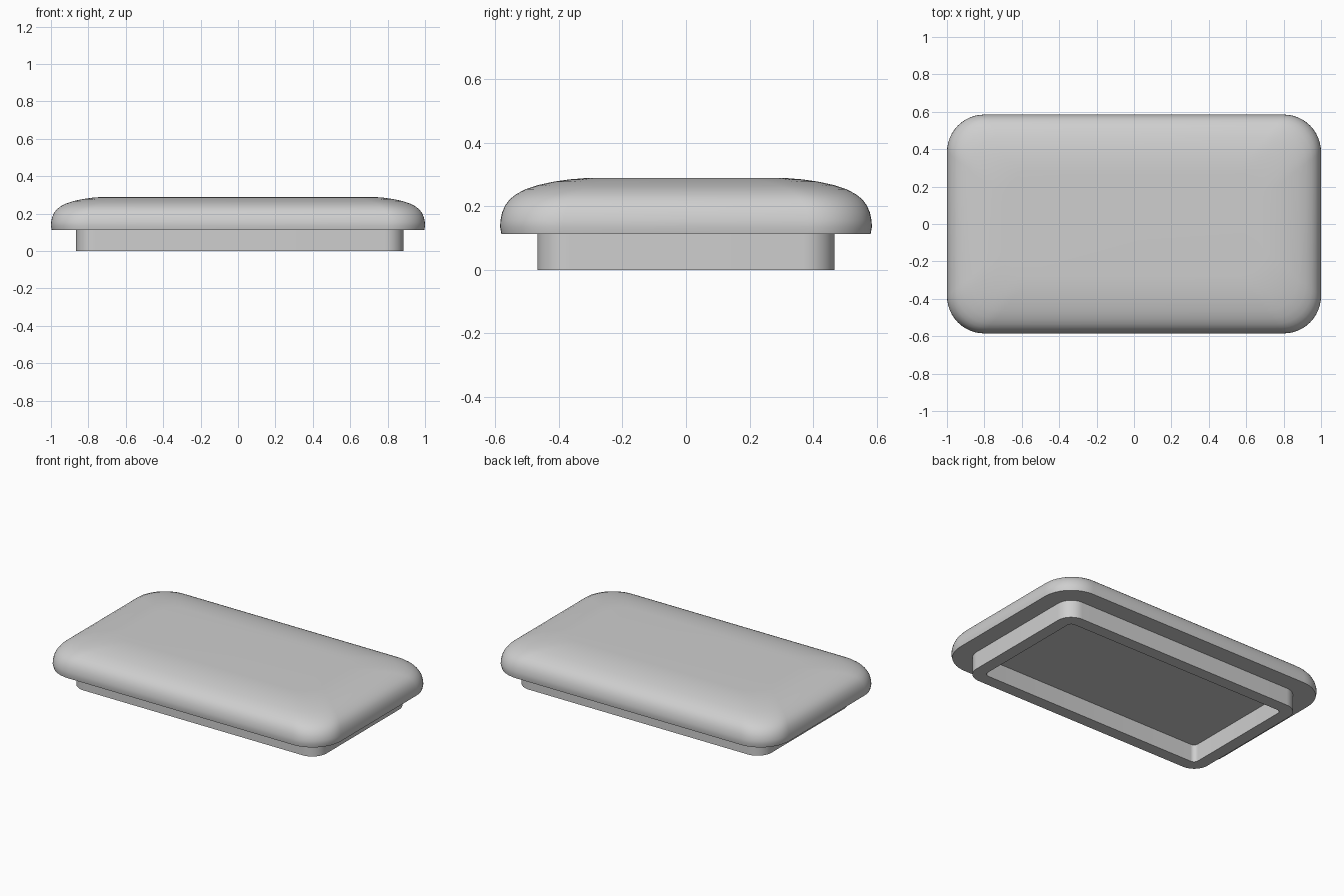
import bpy, bmesh, math

if "Cube" in bpy.data.objects:
    bpy.data.objects.remove(bpy.data.objects["Cube"])

grey = bpy.data.materials.new("light_grey")
grey.diffuse_color = (0.62, 0.62, 0.62, 1)
grey.use_nodes = True
grey.node_tree.nodes["Principled BSDF"].inputs["Base Color"].default_value = grey.diffuse_color


def rounded_ring(bm, hx, hy, r, z, cx=0.0, steps=12):
    """Closed ring of vertices around a rounded rectangle."""
    ring = []
    for k, (sx, sy) in enumerate([(1, 1), (-1, 1), (-1, -1), (1, -1)]):
        for i in range(steps + 1):
            a = math.pi / 2 * (k + i / steps)
            ring.append(bm.verts.new((cx + sx * (hx - r) + r * math.cos(a),
                                      sy * (hy - r) + r * math.sin(a), z)))
    return ring


def loft(name, sections, angle, cx=0.0):
    """Skin rounded rectangles (hx, hy, r, z) in order, capping both ends."""
    bm = bmesh.new()
    rings = [rounded_ring(bm, *s, cx=cx) for s in sections]
    for lo, hi in zip(rings, rings[1:]):
        for i in range(len(lo)):
            j = (i + 1) % len(lo)
            bm.faces.new((lo[i], lo[j], hi[j], hi[i]))
    bm.faces.new(rings[0][::-1])
    bm.faces.new(rings[-1])
    bmesh.ops.recalc_face_normals(bm, faces=bm.faces)
    mesh = bpy.data.meshes.new(name)
    bm.to_mesh(mesh)
    bm.free()
    mesh.materials.append(grey)
    obj = bpy.data.objects.new(name, mesh)
    bpy.context.collection.objects.link(obj)
    bpy.ops.object.select_all(action='DESELECT')
    obj.select_set(True)
    bpy.context.view_layer.objects.active = obj
    bpy.ops.object.shade_smooth_by_angle(angle=math.radians(angle))
    return obj


# Domed lid: (inset from the edge, height)
dome = [(0.004, 0.113), (0.0, 0.135), (0.001, 0.155), (0.006, 0.18),
        (0.016, 0.203), (0.03, 0.222), (0.05, 0.238), (0.08, 0.254),
        (0.12, 0.267), (0.17, 0.278), (0.22, 0.285), (0.27, 0.289),
        (0.31, 0.29)]
loft("lid", [(1 - d, 0.585 - d, 0.2 - 0.2 * d, z) for d, z in dome], 40)

# Hollow plug rim under the lid, set slightly off centre
HX, HY, WALL, TOP = 0.875, 0.468, 0.078, 0.113
bm = bmesh.new()
loops = [rounded_ring(bm, HX, HY, 0.1, TOP, 0.01),
         rounded_ring(bm, HX, HY, 0.1, 0, 0.01),
         rounded_ring(bm, HX - WALL, HY - WALL, 0.03, 0, 0.01),
         rounded_ring(bm, HX - WALL, HY - WALL, 0.03, TOP, 0.01)]
for a, b in zip(loops, loops[1:]):
    for i in range(len(a)):
        j = (i + 1) % len(a)
        bm.faces.new((a[j], a[i], b[i], b[j]))
bmesh.ops.recalc_face_normals(bm, faces=bm.faces)
# the open strip's outer wall must face outwards
bm.faces.ensure_lookup_table()
f = bm.faces[0]
if f.normal.dot(f.calc_center_median()) < 0:
    bmesh.ops.reverse_faces(bm, faces=bm.faces)
mesh = bpy.data.meshes.new("plug_rim")
bm.to_mesh(mesh)
bm.free()
mesh.materials.append(grey)
rim = bpy.data.objects.new("plug_rim", mesh)
bpy.context.collection.objects.link(rim)
bpy.ops.object.select_all(action='DESELECT')
rim.select_set(True)
bpy.context.view_layer.objects.active = rim
bpy.ops.object.shade_smooth_by_angle(angle=math.radians(30))
